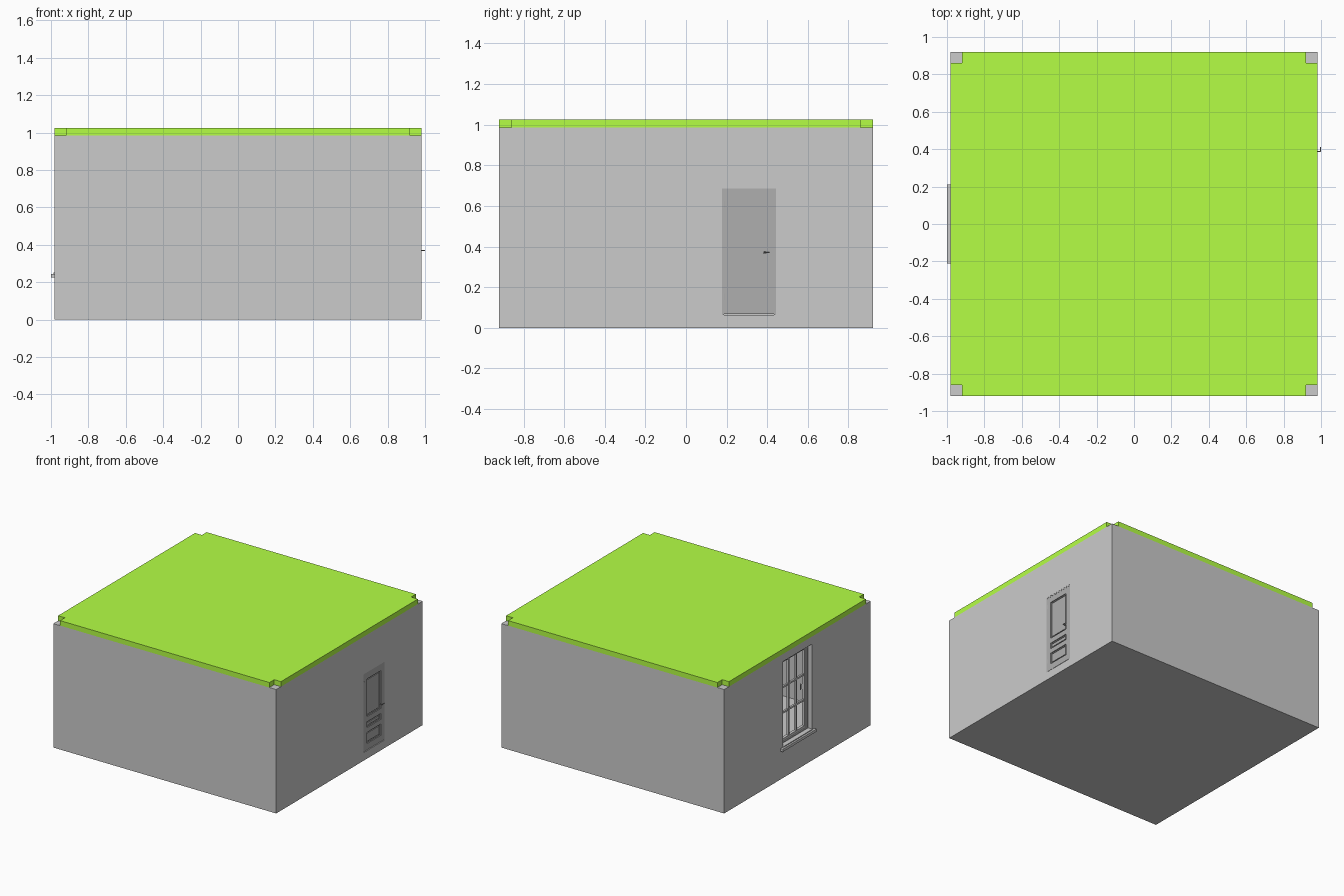
import bpy, bmesh, math
from mathutils import Vector

if "Cube" in bpy.data.objects:
    bpy.data.objects.remove(bpy.data.objects["Cube"])


def material(name, rgb):
    m = bpy.data.materials.new(name)
    m.diffuse_color = (*rgb, 1)
    m.use_nodes = True
    m.node_tree.nodes["Principled BSDF"].inputs["Base Color"].default_value = m.diffuse_color
    return m


GREEN = material("roof_green", (0.46, 1.0, 0.06))
DARK = material("door_grey", (0.43, 0.43, 0.43))


def add_box(bm, x0, x1, y0, y1, z0, z1):
    geo = bmesh.ops.create_cube(bm, size=1)
    for v in geo["verts"]:
        v.co = Vector(((x0 + x1) / 2 + v.co.x * (x1 - x0),
                       (y0 + y1) / 2 + v.co.y * (y1 - y0),
                       (z0 + z1) / 2 + v.co.z * (z1 - z0)))


def add_rod(bm, p, q, r, sides=12):
    p, q = Vector(p), Vector(q)
    d = q - p
    mat = d.to_track_quat('Z', 'Y').to_matrix().to_4x4()
    mat.translation = (p + q) / 2
    bmesh.ops.create_cone(bm, cap_ends=True, segments=sides, radius1=r,
                          radius2=r, depth=d.length, matrix=mat)


def add_ring(bm, x0, x1, y0, y1, z0, z1, w):
    """Rectangular frame lying in the yz plane, members of width w."""
    add_box(bm, x0, x1, y0, y0 + w, z0, z1)
    add_box(bm, x0, x1, y1 - w, y1, z0, z1)
    add_box(bm, x0, x1, y0 + w, y1 - w, z0, z0 + w)
    add_box(bm, x0, x1, y0 + w, y1 - w, z1 - w, z1)


def finish(name, bm, mat=None, smooth=False):
    bmesh.ops.recalc_face_normals(bm, faces=bm.faces)
    me = bpy.data.meshes.new(name)
    bm.to_mesh(me)
    bm.free()
    ob = bpy.data.objects.new(name, me)
    bpy.context.collection.objects.link(ob)
    if mat:
        me.materials.append(mat)
    bpy.ops.object.select_all(action='DESELECT')
    ob.select_set(True)
    bpy.context.view_layer.objects.active = ob
    if smooth:
        bpy.ops.object.shade_smooth_by_angle()
    return ob


def box(name, *dims, mat=None):
    bm = bmesh.new()
    add_box(bm, *dims)
    return finish(name, bm, mat)


HX, HY, T, TOP, ROOF = 0.98, 0.92, 0.06, 0.985, 1.025
DY0, DY1, DZ0, DZ1 = 0.178, 0.443, 0.064, 0.686      # door opening
WY, WZ0, WZ1 = 0.18, 0.245, 0.925                    # window opening

# Room shell: hollowed box with door and window openings
walls = box("walls_and_floor", -HX, HX, -HY, HY, 0, TOP)
cutters = [
    box("room_cutter", -HX + T, HX - T, -HY + T, HY - T, T, 1.2),
    box("door_cutter", 0.85, 1.1, DY0, DY1, DZ0, DZ1),
    box("window_cutter", -1.1, -0.85, -WY, WY, WZ0, WZ1),
]
bpy.context.view_layer.objects.active = walls
for c in cutters:
    c.hide_render = True
    mod = walls.modifiers.new(c.name, 'BOOLEAN')
    mod.operation, mod.solver, mod.object = 'DIFFERENCE', 'EXACT', c
    bpy.ops.object.modifier_apply(modifier=mod.name)
for c in cutters:
    bpy.data.objects.remove(c)

# Roof slab with square notches over the wall corners
bm = bmesh.new()
a, b = HX - T, HY - T
outline = []
for sx, sy in ((1, 1), (-1, 1), (-1, -1), (1, -1)):
    corner = [(sx * HX, sy * b), (sx * a, sy * b), (sx * a, sy * HY)]
    outline += corner if sx * sy > 0 else corner[::-1]
face = bm.faces.new([bm.verts.new((x, y, TOP)) for x, y in outline])
ext = bmesh.ops.extrude_face_region(bm, geom=[face])
for v in ext["geom"]:
    if isinstance(v, bmesh.types.BMVert):
        v.co.z = ROOF
if not any(f.normal.z < -0.5 or abs(f.calc_center_median().z - TOP) < 1e-5 for f in bm.faces):
    bm.faces.new([v for v in bm.verts if abs(v.co.z - TOP) < 1e-5])
finish("roof", bm, GREEN)

# Door frame
bm = bmesh.new()
j = 0.009
add_box(bm, 0.92, 0.979, DY0, DY0 + j, DZ0, DZ1)
add_box(bm, 0.92, 0.979, DY1 - j, DY1, DZ0, DZ1)
add_box(bm, 0.92, 0.979, DY0 + j, DY1 - j, DZ1 - j, DZ1)
finish("door_frame", bm, DARK)

# Door leaf: stiles, rails, and recessed panels with mouldings
LX0, LX1 = 0.942, 0.978
y0, y1, z0, z1 = DY0 + j, DY1 - j, DZ0 + 0.004, DZ1 - j
PY0, PY1 = 0.221, 0.397
panels = [(0.118, 0.207), (0.245, 0.291), (0.332, 0.632)]
bm = bmesh.new()
add_box(bm, LX0, LX1, y0, PY0, z0, z1)
add_box(bm, LX0, LX1, PY1, y1, z0, z1)
edges = [z0] + [z for p in panels for z in p] + [z1]
for lo, hi in zip(edges[::2], edges[1::2]):
    add_box(bm, LX0, LX1, PY0, PY1, lo, hi)
finish("door_leaf", bm, DARK)
bm = bmesh.new()
for lo, hi in panels:
    add_box(bm, 0.954, 0.966, PY0, PY1, lo, hi)
    add_ring(bm, 0.949, 0.971, PY0, PY1, lo, hi, 0.006)
    add_box(bm, 0.948, 0.972, PY0 + 0.012, PY1 - 0.012, lo + 0.012, hi - 0.012)
finish("door_panels", bm, DARK)

# Door hinges
bm = bmesh.new()
for z in (0.153, 0.608):
    add_rod(bm, (0.977, DY0 + j, z - 0.016), (0.977, DY0 + j, z + 0.016), 0.004)
finish("door_hinges", bm, DARK, True)

# Door handles on both faces
bm = bmesh.new()
for face_x, s in ((LX1, 1), (LX0, -1)):
    tip = face_x + s * 0.019
    add_rod(bm, (face_x, 0.388, 0.37), (tip, 0.388, 0.37), 0.003)
    add_rod(bm, (tip, 0.385, 0.37), (tip, 0.412, 0.37), 0.003)
    add_rod(bm, (face_x, 0.388, 0.37), (face_x + s * 0.004, 0.388, 0.37), 0.008)
finish("door_handles", bm, DARK, True)

# Window: outer frame, sash and glazing bars
bm = bmesh.new()
add_ring(bm, -0.948, -0.915, -WY, WY, WZ0, WZ1, 0.016)
finish("window_frame", bm)
bm = bmesh.new()
SY, SZ0, SZ1 = WY - 0.016, WZ0 + 0.016, WZ1 - 0.016
add_ring(bm, -0.941, -0.918, -SY, SY, SZ0, SZ1, 0.02)
finish("window_sash", bm)
bm = bmesh.new()
h = 0.007
gy, g0, g1 = SY - 0.02, SZ0 + 0.02, SZ1 - 0.02
for k in (1, 2):
    y = -gy + 2 * gy * k / 3
    add_box(bm, -0.938, -0.921, y - h, y + h, g0, g1)
    z = g0 + (g1 - g0) * k / 3
    add_box(bm, -0.937, -0.922, -gy, gy, z - h, z + h)
finish("window_bars", bm)

# Window handle on the room side
bm = bmesh.new()
add_box(bm, -0.918, -0.914, -0.16, -0.148, 0.565, 0.605)
add_rod(bm, (-0.914, -0.154, 0.595), (-0.9, -0.154, 0.595), 0.004)
add_rod(bm, (-0.9, -0.154, 0.6), (-0.9, -0.154, 0.55), 0.004)
finish("window_handle", bm, None, True)

# Window sill with stepped top
bm = bmesh.new()
add_box(bm, -1.0, -0.979, -0.212, 0.212, 0.224, 0.245)
add_box(bm, -0.986, -0.948, -WY, WY, 0.24, 0.252)
finish("window_sill", bm)
